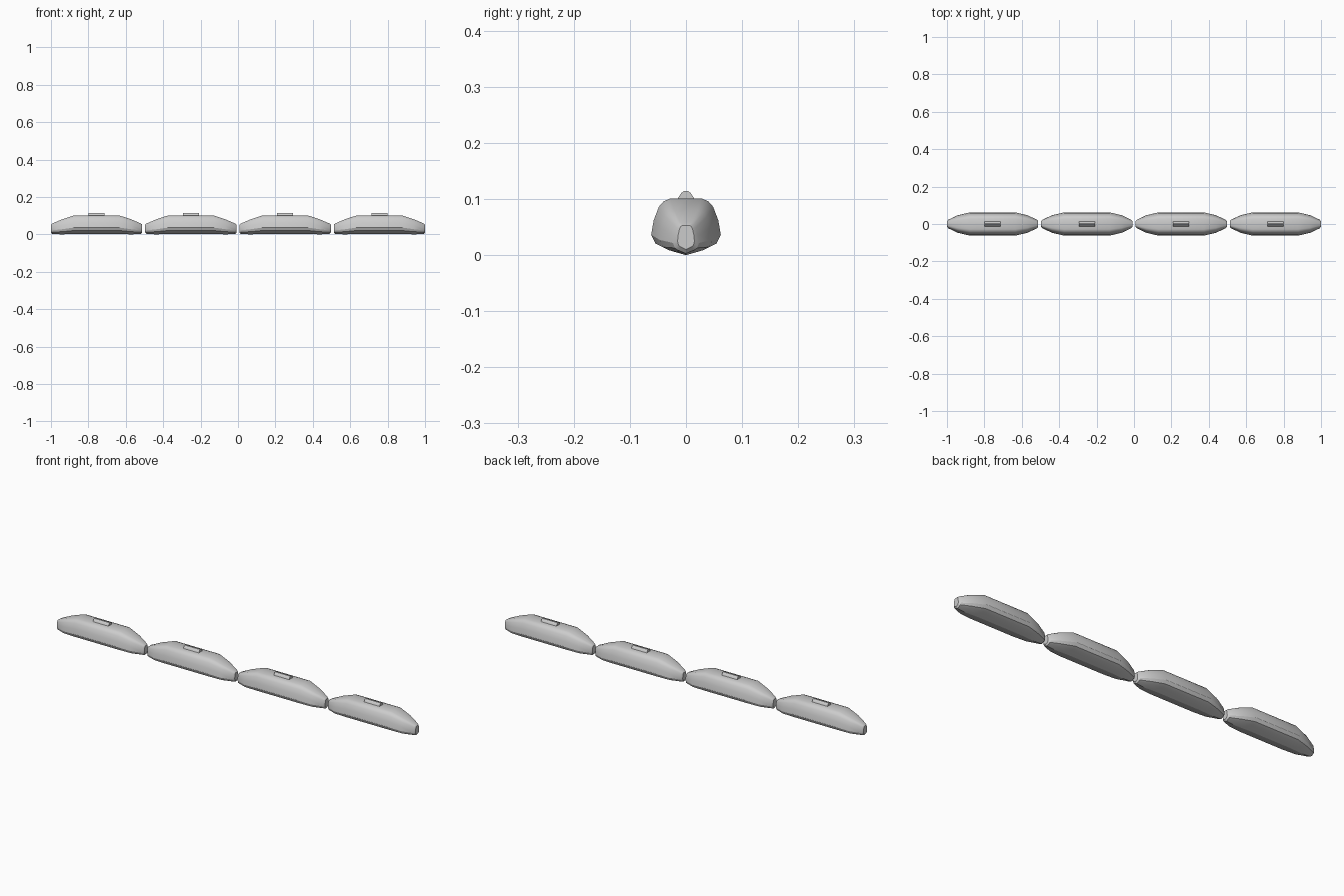
import bpy, bmesh, math

cube = bpy.data.objects.get("Cube")
if cube:
    bpy.data.objects.remove(cube)

grey = bpy.data.materials.new("light grey")
grey.use_nodes = True
grey.diffuse_color = (0.6, 0.6, 0.6, 1)
grey.node_tree.nodes["Principled BSDF"].inputs["Base Color"].default_value = (0.6, 0.6, 0.6, 1)

# Half cross-section from keel to crown: (share of half width, share of height)
HALF = [(0, 0), (0.65, 0.11), (0.88, 0.18), (1, 0.34), (0.93, 0.6),
        (0.78, 0.85), (0.64, 0.95), (0.45, 1), (0, 1)]
RING = HALF + [(-y, z) for y, z in reversed(HALF[1:-1])]

# Stations towards one end: x, half width, bottom, top
STATIONS = [(0.122, 0.062, 0.003, 0.101), (0.186, 0.047, 0.0, 0.08),
            (0.237, 0.023, 0.003, 0.058), (0.244, 0.015, 0.010, 0.053)]


def loft(name, rings, x):
    """Skin a list of rings and cap both ends."""
    bm = bmesh.new()
    rows = [[bm.verts.new(p) for p in ring] for ring in rings]
    n = len(rows[0])
    for a, b in zip(rows, rows[1:]):
        for i in range(n):
            j = (i + 1) % n
            bm.faces.new((a[i], a[j], b[j], b[i]))
    bm.faces.new(rows[0])
    bm.faces.new(rows[-1])
    bmesh.ops.recalc_face_normals(bm, faces=bm.faces)
    mesh = bpy.data.meshes.new(name)
    bm.to_mesh(mesh)
    bm.free()
    mesh.materials.append(grey)
    obj = bpy.data.objects.new(name, mesh)
    obj.location.x = x
    bpy.context.collection.objects.link(obj)
    return obj


def hull_ring(x, w, low, high):
    return [(x, y * w, low + z * (high - low)) for y, z in RING]


# Faceted hull and the small tapered bar on its crown
hull_rings = [hull_ring(-x, *s) for x, *s in reversed(STATIONS)]
hull_rings += [hull_ring(*s) for s in STATIONS]
bar_half = [(0.015, 0.098), (0.014, 0.102), (0.008, 0.111), (0.004, 0.114)]
bar_section = bar_half + [(-y, z) for y, z in reversed(bar_half)]
bar_rings = [[(x, y, z) for y, z in bar_section] for x in (-0.043, 0.043)]

for k in range(4):
    x = (k - 1.5) * 0.504
    parts = [loft(f"pod_hull_{k + 1}", hull_rings, x),
             loft(f"crown_bar_{k + 1}", bar_rings, x)]
    for obj in parts:
        bpy.ops.object.select_all(action='DESELECT')
        obj.select_set(True)
        bpy.context.view_layer.objects.active = obj
        bpy.ops.object.shade_smooth_by_angle(angle=math.radians(27))
